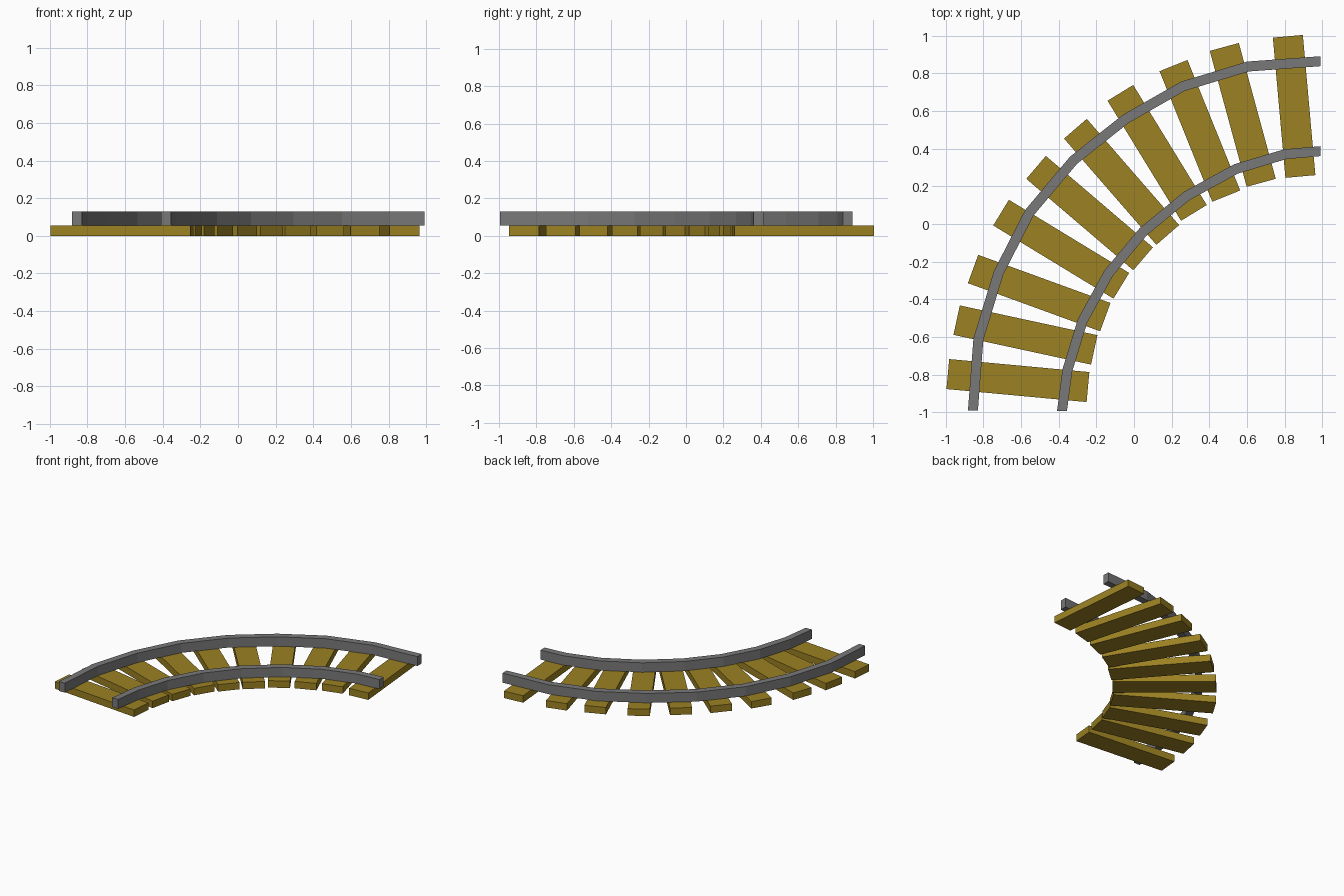
import bpy
import bmesh
from math import radians
from mathutils import Vector

if "Cube" in bpy.data.objects:
    bpy.data.objects.remove(bpy.data.objects["Cube"])

TIE_H, RAIL_TOP = 0.055, 0.13
RAIL_W = 0.053
TIE_SIZE = (0.748, 0.16)


def material(name, color):
    m = bpy.data.materials.new(name)
    m.diffuse_color = color
    m.use_nodes = True
    m.node_tree.nodes["Principled BSDF"].inputs["Base Color"].default_value = m.diffuse_color
    return m


wood = material("wood", (0.33, 0.22, 0.016, 1))
steel = material("steel", (0.19, 0.19, 0.19, 1))


def mitred_sides(path, width):
    """Left and right edge points of a mitred strip along the path."""
    pts = [Vector(p) for p in path]
    left, right = [], []
    for i, p in enumerate(pts):
        a = (p - pts[i - 1]).normalized() if i else None
        b = (pts[i + 1] - p).normalized() if i < len(pts) - 1 else None
        a, b = a or b, b or a
        t = (a + b).normalized()
        n = Vector((-t.y, t.x)) * (width / 2 / t.dot(a))
        left.append(p + n)
        right.append(p - n)
    return left, right


def rail(name, path):
    left, right = mitred_sides(path, RAIL_W)
    # square the ends off to the edges of the track piece
    for side in (left, right):
        side[0].y = path[0][1]
        side[-1].x = path[-1][0]
    bm = bmesh.new()
    rings = []
    for l, r in zip(left, right):
        corners = ((l, TIE_H), (r, TIE_H), (r, RAIL_TOP), (l, RAIL_TOP))
        rings.append([bm.verts.new((p.x, p.y, z)) for p, z in corners])
    for a, b in zip(rings, rings[1:]):
        for k in range(4):
            j = (k + 1) % 4
            bm.faces.new((a[k], a[j], b[j], b[k]))
    bm.faces.new(rings[0])
    bm.faces.new(rings[-1])
    bmesh.ops.recalc_face_normals(bm, faces=bm.faces)
    me = bpy.data.meshes.new(name)
    bm.to_mesh(me)
    bm.free()
    me.materials.append(steel)
    bpy.context.collection.objects.link(bpy.data.objects.new(name, me))


def tie(i, x, y, angle):
    bpy.ops.mesh.primitive_cube_add(size=1, location=(x, y, TIE_H / 2),
                                    rotation=(0, 0, radians(angle)))
    ob = bpy.context.object
    ob.name = f"tie_{i}"
    ob.scale = (*TIE_SIZE, TIE_H)
    ob.data.materials.append(wood)


# Faceted curved rails
rail("outer_rail", [(-0.856, -0.99), (-0.827, -0.612), (-0.72, -0.26),
                    (-0.556, 0.06), (-0.322, 0.338), (-0.045, 0.558),
                    (0.26, 0.732), (0.606, 0.837), (0.99, 0.865)])
rail("inner_rail", [(-0.383, -0.995), (-0.354, -0.777), (-0.274, -0.516),
                    (-0.134, -0.26), (0.05, -0.04), (0.28, 0.149),
                    (0.543, 0.293), (0.804, 0.371), (0.99, 0.387)])

# Wooden cross ties fanned round the bend: x, y, angle
ties = [(-0.617, -0.832, -5.3), (-0.577, -0.590, -12.2), (-0.504, -0.367, -20),
        (-0.387, -0.134, -31.3), (-0.236, 0.058, -40.5), (-0.066, 0.224, -49),
        (0.123, 0.378, -58.5), (0.35, 0.495, -68), (0.578, 0.580, -74.8),
        (0.851, 0.625, -84.9)]
for i, t in enumerate(ties, 1):
    tie(i, *t)
